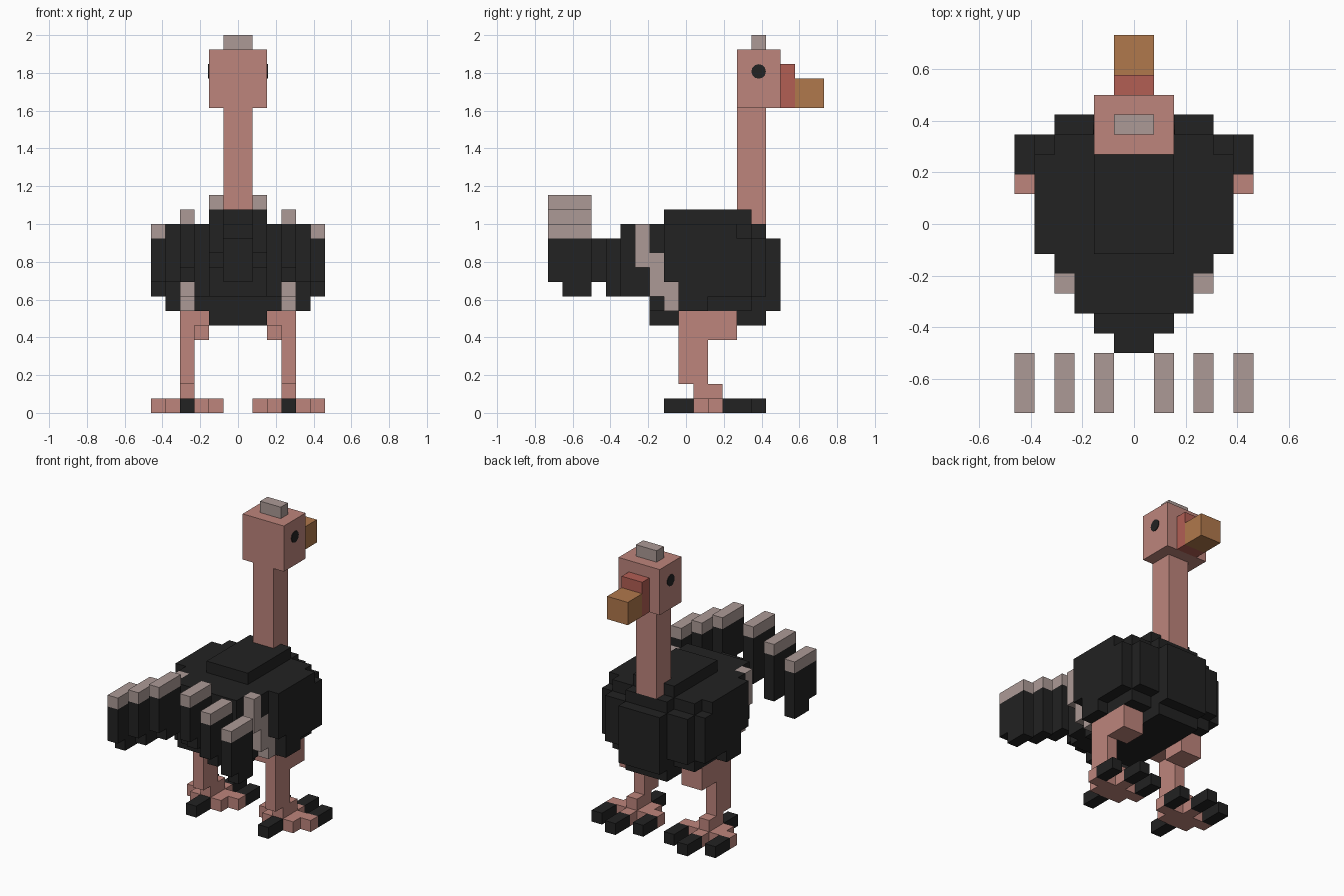
import bpy
import bmesh
import math
from mathutils import Matrix

U = 2 / 26  # size of one block
MID = 9.5   # block row at y = 0

cube = bpy.data.objects.get("Cube")
if cube:
    bpy.data.objects.remove(cube, do_unlink=True)


def linear(c):
    c /= 255
    return c / 12.92 if c <= 0.04045 else ((c + 0.055) / 1.055) ** 2.4


def material(name, *rgb):
    m = bpy.data.materials.new(name)
    colour = (*[linear(c) for c in rgb], 1)
    m.use_nodes = True
    m.diffuse_color = colour
    bsdf = m.node_tree.nodes["Principled BSDF"]
    bsdf.inputs["Base Color"].default_value = colour
    bsdf.inputs["Roughness"].default_value = 0.9
    return m


SKIN = material("pink skin", 189, 133, 124)
BLACK = material("black plumage", 34, 34, 34)
PALE = material("pale feather", 172, 154, 150)
RED = material("red beak base", 178, 94, 84)
HORN = material("tan beak", 176, 120, 76)


def finish(name, bm, mat):
    mesh = bpy.data.meshes.new(name)
    bm.to_mesh(mesh)
    bm.free()
    mesh.materials.append(mat)
    ob = bpy.data.objects.new(name, mesh)
    bpy.context.collection.objects.link(ob)
    return ob


def blocks(name, mat, *boxes):
    """One object from boxes given as (x range, y range, z range) in blocks."""
    bm = bmesh.new()
    for xs, ys, zs in boxes:
        size = [(r[1] - r[0]) * U for r in (xs, ys, zs)]
        centre = [(sum(r) / 2 - o) * U for r, o in ((xs, 0), (ys, MID), (zs, 0))]
        bmesh.ops.create_cube(bm, size=1, matrix=Matrix.Translation(centre) @ Matrix.Diagonal((*size, 1)))
    return finish(name, bm, mat)


def pair(name, mat, *boxes):
    """The same part on both sides of the body."""
    blocks("left_" + name, mat, *boxes)
    blocks("right_" + name, mat, *[((-x[1], -x[0]), y, z) for x, y, z in boxes])


def centred(half, ys, zs):
    return ((-half, half), ys, zs)


# Head and neck
blocks("head", SKIN, centred(2, (13, 16), (21, 25)))
blocks("neck", SKIN, centred(1, (13, 15), (13, 21)))
blocks("crest", PALE, centred(1, (14, 15), (25, 26)))
blocks("beak_base", RED, centred(1, (16, 17), (21, 24)))
blocks("beak", HORN, centred(1, (17, 19), (21, 23)))

# Eyes: thin round plates on the sides of the head
for side, label in ((1, "left"), (-1, "right")):
    bm = bmesh.new()
    place = Matrix.Translation((side * 2 * U, (14.5 - MID) * U, 23.5 * U))
    bmesh.ops.create_cone(bm, cap_ends=True, segments=12, radius1=U / 2, radius2=U / 2,
                          depth=0.008, matrix=place @ Matrix.Rotation(math.pi / 2, 4, "Y"))
    finish(label + "_eye", bm, BLACK)

# Stepped body, from the chest back to the rump
blocks("chest", BLACK,
       centred(2, (15, 16), (7, 12)),
       centred(4, (14, 15), (8, 12)),
       centred(2, (14, 15), (7, 13)),
       centred(4, (13, 14), (7, 13)),
       centred(5, (13, 14), (8, 12)))
blocks("torso", BLACK,
       centred(5, (9, 13), (8, 13)),
       centred(5, (9, 11), (7, 8)),
       centred(4, (11, 13), (7, 8)),
       centred(5, (8, 9), (9, 13)),
       centred(3, (8, 9), (7, 9)))
blocks("back_hump", BLACK, centred(2, (8, 14), (13, 14)))
blocks("belly", BLACK, centred(2, (7, 15), (6, 7)))
blocks("rump", BLACK,
       centred(4, (7, 8), (11, 13)),
       centred(3, (7, 8), (7, 11)),
       centred(3, (5, 7), (8, 13)),
       centred(2, (4, 5), (8, 12)),
       centred(1, (3, 4), (9, 12)))

# Pale wing edge running diagonally down each flank
pair("wing_edge", PALE,
     ((3, 4), (6, 7), (10, 13)),
     ((3, 4), (7, 8), (8, 11)),
     ((3, 4), (8, 9), (7, 9)))

# Tail plumes, lower towards the outside
for i, place in enumerate(("inner", "middle", "outer")):
    x, top = (1 + 2 * i, 2 + 2 * i), 15 - i
    pair(place + "_tail_plume", BLACK,
         (x, (0, 1), (top - 4, top - 1)),
         (x, (1, 3), (top - 5, top - 1)))
    pair(place + "_tail_tip", PALE, (x, (0, 3), (top - 1, top)))

# Legs and feet
pair("thigh", SKIN,
     ((2, 4), (11, 13), (5, 7)),
     ((2, 3), (9, 11), (6, 7)))
pair("shin", SKIN, ((3, 4), (9, 11), (2, 7)))
pair("ankle", SKIN, ((3, 4), (10, 12), (1, 2)))
pair("foot", SKIN,
     ((2, 5), (10, 12), (0, 1)),
     ((1, 2), (11, 12), (0, 1)),
     ((5, 6), (11, 12), (0, 1)),
     ((3, 4), (12, 13), (0, 1)))
pair("claws", BLACK,
     ((1, 2), (12, 14), (0, 1)),
     ((3, 4), (13, 15), (0, 1)),
     ((5, 6), (12, 14), (0, 1)),
     ((3, 4), (8, 10), (0, 1)))
